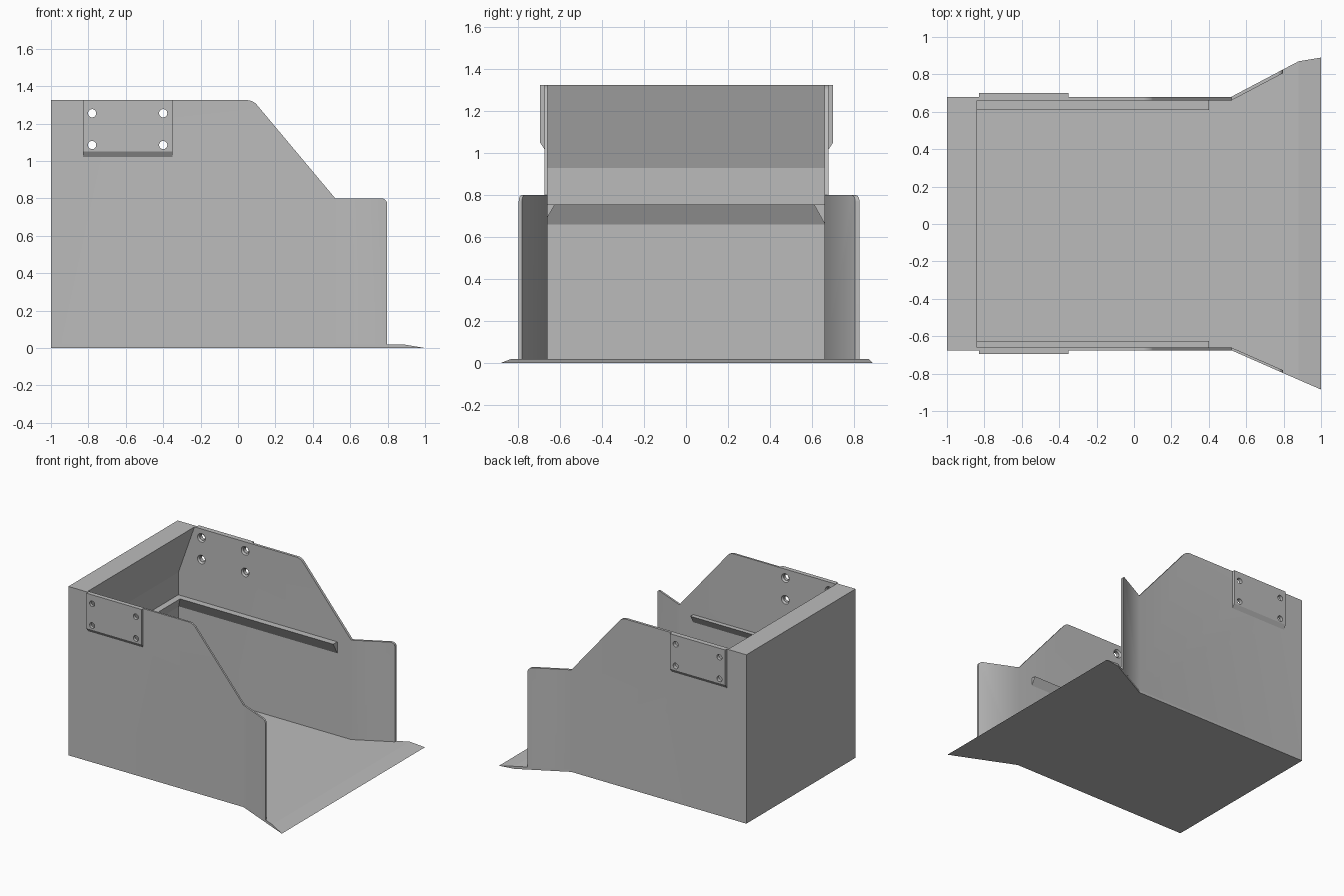
import bpy, bmesh, math
from mathutils import Matrix, Vector

cube = bpy.data.objects.get("Cube")
if cube:
    bpy.data.objects.remove(cube, do_unlink=True)

grey = bpy.data.materials.new("plain_grey")
grey.use_nodes = True
colour = (0.5, 0.5, 0.5, 1)
grey.diffuse_color = colour
grey.node_tree.nodes["Principled BSDF"].inputs["Base Color"].default_value = colour


def finish(name, bm):
    bmesh.ops.recalc_face_normals(bm, faces=bm.faces[:])
    mesh = bpy.data.meshes.new(name)
    bm.to_mesh(mesh)
    bm.free()
    mesh.materials.append(grey)
    obj = bpy.data.objects.new(name, mesh)
    bpy.context.collection.objects.link(obj)
    return obj


def prism(points, axis, lo, hi, rounded=(), radius=0.03):
    """Extrude a 2D outline along an axis; the outline uses the other two axes in order."""
    bm = bmesh.new()
    verts = []
    for p in points:
        co = list(p)
        co.insert("xyz".index(axis), lo)
        verts.append(bm.verts.new(co))
    bm.faces.new(verts)
    if rounded:
        bmesh.ops.bevel(bm, geom=[verts[i] for i in rounded], offset=radius,
                        segments=5, profile=0.5, affect='VERTICES')
    shift = Vector([hi - lo if a == axis else 0 for a in "xyz"])
    ext = bmesh.ops.extrude_face_region(bm, geom=bm.faces[:])
    bmesh.ops.translate(bm, vec=shift,
                        verts=[v for v in ext["geom"] if isinstance(v, bmesh.types.BMVert)])
    return bm


def split(bm, x):
    bmesh.ops.bisect_plane(bm, geom=bm.verts[:] + bm.edges[:] + bm.faces[:], dist=1e-5,
                           plane_co=(x, 0, 0), plane_no=(1, 0, 0))


def cones(name, y0, r0, y1, r1):
    """Four round cutters at the bolt positions, running from y0 to y1."""
    bm = bmesh.new()
    turn = Matrix.Rotation(-math.pi / 2, 4, 'X')
    for x in (-0.78, -0.4):
        for z in (1.255, 1.085):
            place = Matrix.Translation((x, (y0 + y1) / 2, z)) @ turn
            bmesh.ops.create_cone(bm, cap_ends=True, segments=24, radius1=r0, radius2=r1,
                                  depth=y1 - y0, matrix=place)
    obj = finish(name, bm)
    obj.hide_render = True
    return obj


def cut(obj, cutter):
    mod = obj.modifiers.new("holes", 'BOOLEAN')
    mod.operation = 'DIFFERENCE'
    mod.solver = 'EXACT'
    mod.object = cutter
    bpy.context.view_layer.objects.active = obj
    bpy.ops.object.modifier_apply(modifier=mod.name)


def smooth(obj):
    bpy.ops.object.select_all(action='DESELECT')
    obj.select_set(True)
    bpy.context.view_layer.objects.active = obj
    bpy.ops.object.shade_smooth_by_angle(angle=math.radians(30))
    mod = obj.modifiers.new("normals", 'WEIGHTED_NORMAL')
    mod.keep_sharp = True


floor_z, rim_z, bend_x, lip_x = 0.02, 1.325, 0.52, 0.88

# Floor with flared mouth and a front edge ramped down to nothing
bm = prism([(-1, -0.675), (bend_x, -0.675), (lip_x, -0.833), (1, -0.885),
            (1, 0.89), (lip_x, 0.87), (bend_x, 0.68), (-1, 0.68)], "z", 0, floor_z)
split(bm, lip_x)
for v in bm.verts:
    if v.co.x > 0.99:
        v.co.z = 0
bmesh.ops.remove_doubles(bm, verts=bm.verts[:], dist=1e-4)
finish("floor", bm)

# Back wall, thickened towards the rim with a sloping underside
finish("back_wall", prism([(-1, floor_z), (-0.98, floor_z), (-0.98, 0.93),
                           (-0.84, rim_z), (-1, rim_z)], "y", -0.66, 0.66))

# Inner ledge across the back
ledge_z = 0.755
finish("back_ledge", prism([(-0.98, ledge_z), (-0.93, ledge_z), (-0.98, 0.66)],
                           "y", -0.66, 0.66))

wall_outline = [(-1, floor_z), (0.797, floor_z), (0.797, 0.8), (bend_x, 0.8),
                (0.08, rim_z), (-1, rim_z)]

# Each side: name, direction, outer face, flare slope, ledge width, ledge drop
for side, s, outer, flare, width, drop in (("left", 1, 0.68, 0.528, 0.05, 0.09),
                                           ("right", -1, 0.675, 0.44, 0.035, 0.06)):
    inner = 0.66
    # Side wall with sloped top and bent front flap
    bm = prism(wall_outline, "y", s * inner, s * outer, rounded=(2, 4))
    split(bm, bend_x)
    for v in bm.verts:
        if v.co.x > bend_x:
            v.co.y += s * flare * (v.co.x - bend_x)
    wall = finish(side + "_wall", bm)

    # Mounting plate with a chamfered lower edge
    face = outer + 0.02
    plate = finish(side + "_mounting_plate",
                   prism([(s * outer, 1.02), (s * face, 1.05), (s * face, rim_z),
                          (s * outer, rim_z)], "x", -0.83, -0.35))

    # Bolt holes, countersunk on the inside
    ends = sorted((s * 0.6, s * 0.75))
    drill = cones("drill", ends[0], 0.022, ends[1], 0.022)
    a, b = s * (inner - 0.01), s * (inner + 0.012)
    if s > 0:
        sink = cones("countersink", a, 0.042, b, 0.024)
    else:
        sink = cones("countersink", b, 0.024, a, 0.042)
    cut(plate, drill)
    cut(wall, drill)
    cut(wall, sink)
    for cutter in (drill, sink):
        bpy.data.objects.remove(cutter, do_unlink=True)
    smooth(wall)
    smooth(plate)

    # Inner side ledge
    finish(side + "_ledge",
           prism([(s * inner, ledge_z), (s * (inner - width), ledge_z),
                  (s * inner, ledge_z - drop)], "x", -0.98, 0.4))
